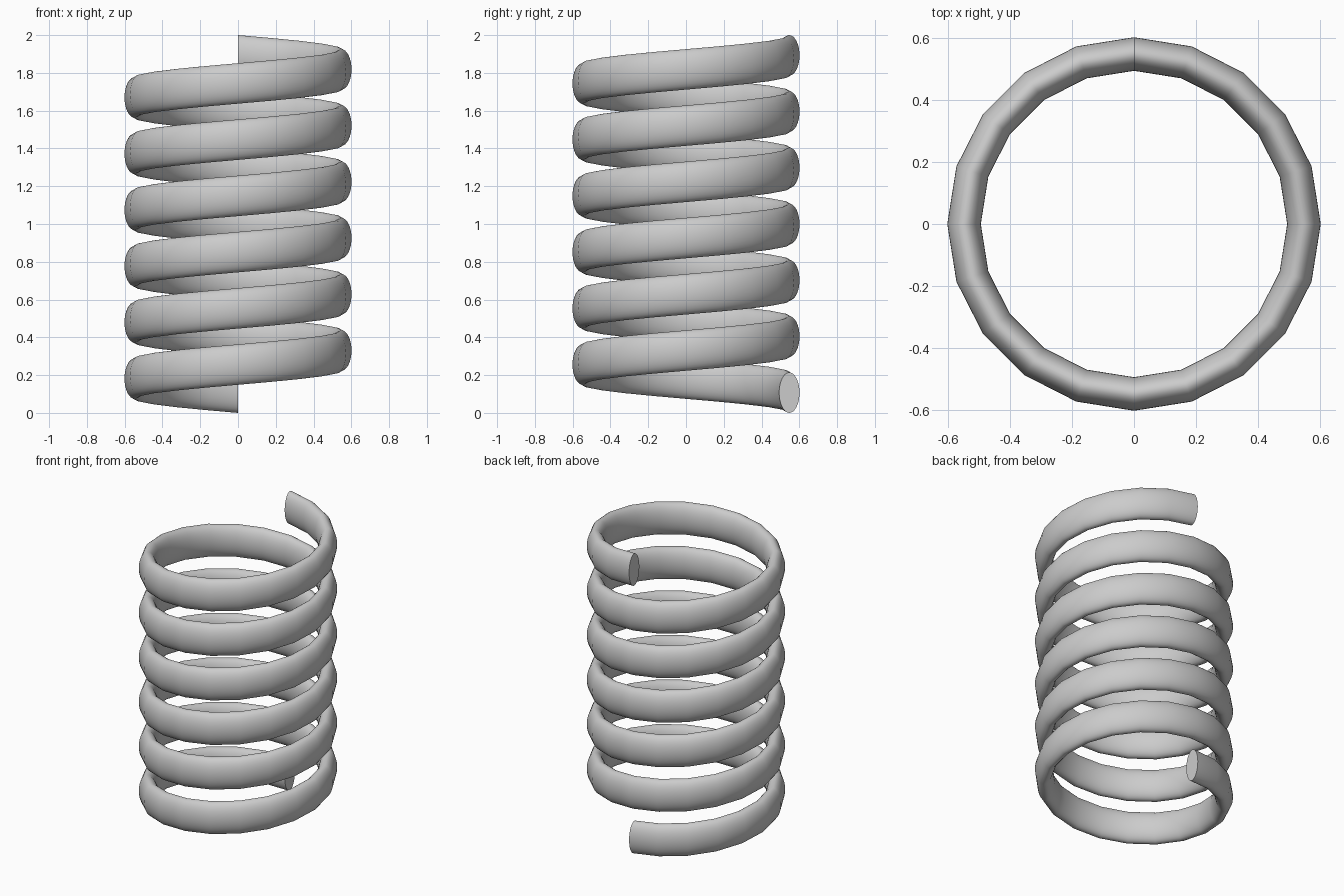
import bpy, bmesh
from math import sin, cos, pi

if "Cube" in bpy.data.objects:
    bpy.data.objects.remove(bpy.data.objects["Cube"])

TURNS, STEPS, SIDES = 6, 20, 32
RADIUS, HALF_W, HALF_H = 0.547, 0.054, 0.107
RISE = 2.0 - 2 * HALF_H

bm = bmesh.new()

# Oval wire sections swept up a 20-sided helix, starting at the back
rings = []
for i in range(TURNS * STEPS + 1):
    a = pi / 2 + 2 * pi * i / STEPS
    z0 = HALF_H + RISE * i / (TURNS * STEPS)
    ring = []
    for j in range(SIDES):
        t = 2 * pi * j / SIDES
        r = RADIUS + HALF_W * cos(t)
        ring.append(bm.verts.new((r * cos(a), r * sin(a), z0 + HALF_H * sin(t))))
    rings.append(ring)

for lo, hi in zip(rings, rings[1:]):
    for j in range(SIDES):
        k = (j + 1) % SIDES
        bm.faces.new((lo[j], lo[k], hi[k], hi[j]))

# Flat end caps
bm.faces.new(rings[0])
bm.faces.new(rings[-1])
bmesh.ops.recalc_face_normals(bm, faces=bm.faces)

mesh = bpy.data.meshes.new("coil_spring")
bm.to_mesh(mesh)
bm.free()
spring = bpy.data.objects.new("coil_spring", mesh)
bpy.context.collection.objects.link(spring)

# Smooth wire, sharp cap rims
bpy.context.view_layer.objects.active = spring
spring.select_set(True)
bpy.ops.object.shade_smooth_by_angle(angle=0.6)
